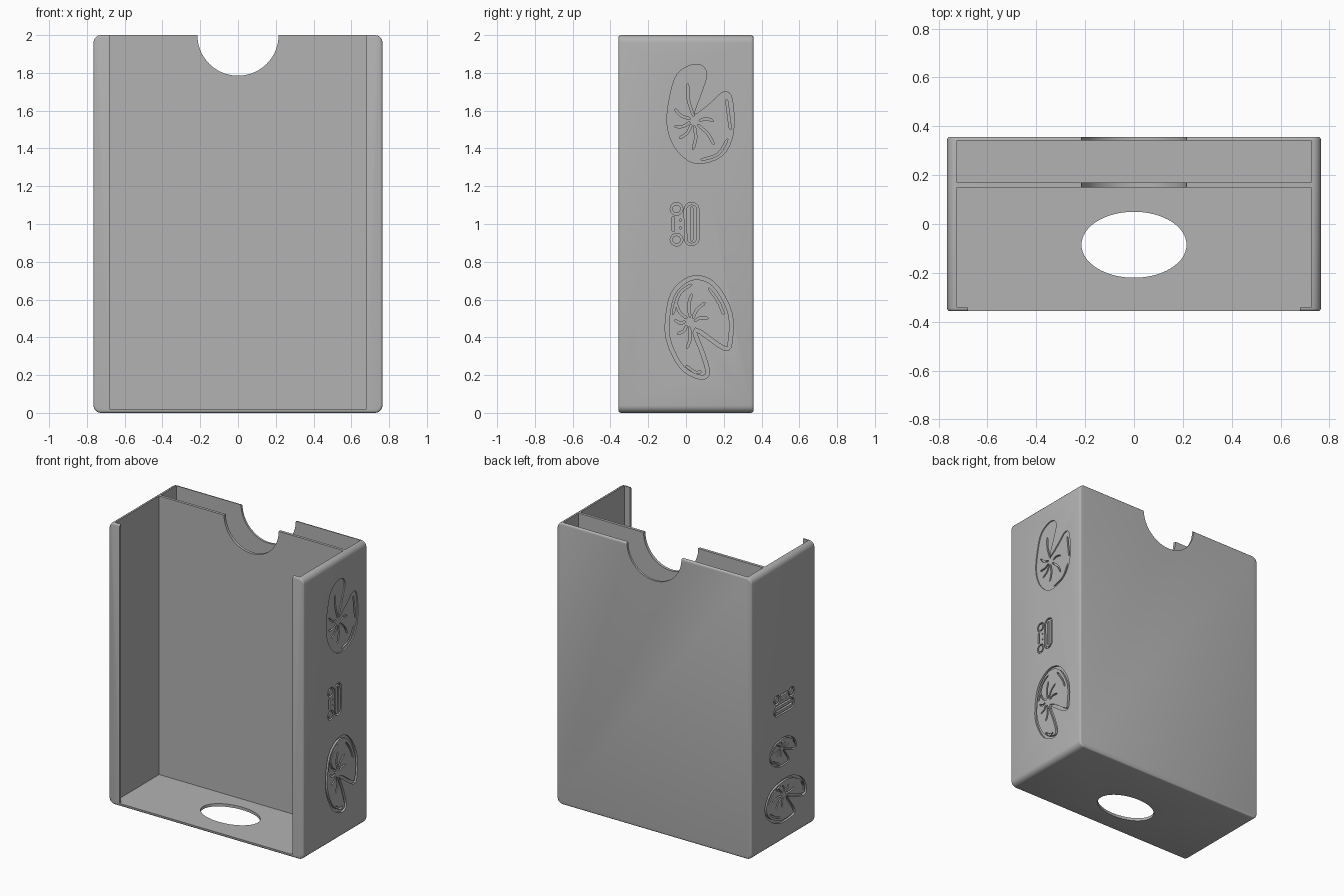
import bpy, bmesh
from math import cos, sin, pi
from mathutils import Vector

if "Cube" in bpy.data.objects:
    bpy.data.objects.remove(bpy.data.objects["Cube"])

HALF_X, FRONT, BACK, TOP = 0.765, -0.357, 0.357, 2.0

grey = bpy.data.materials.new("matte_grey")
grey.use_nodes = True
grey.diffuse_color = (0.45, 0.45, 0.45, 1)
grey.node_tree.nodes["Principled BSDF"].inputs["Base Color"].default_value = (0.45, 0.45, 0.45, 1)


def add_object(name, bm):
    bmesh.ops.recalc_face_normals(bm, faces=bm.faces)
    mesh = bpy.data.meshes.new(name)
    bm.to_mesh(mesh)
    bm.free()
    mesh.materials.append(grey)
    obj = bpy.data.objects.new(name, mesh)
    bpy.context.collection.objects.link(obj)
    return obj


def box(x, y0, y1, z0, z1):
    bm = bmesh.new()
    bmesh.ops.create_cube(bm, size=1)
    for v in bm.verts:
        v.co = (v.co.x * 2 * x, y1 if v.co.y > 0 else y0, z1 if v.co.z > 0 else z0)
    return bm


def prism(bm, ring, shift):
    face = bm.faces.new([bm.verts.new(p) for p in ring])
    out = bmesh.ops.extrude_face_region(bm, geom=[face])
    bmesh.ops.translate(bm, vec=shift, verts=[v for v in out["geom"] if isinstance(v, bmesh.types.BMVert)])


def cut(target, bm):
    cutter = add_object("cutter", bm)
    cutter.hide_render = True
    mod = target.modifiers.new("cut", "BOOLEAN")
    mod.operation, mod.solver, mod.object = "DIFFERENCE", "EXACT", cutter
    mod.use_self = True
    bpy.context.view_layer.objects.active = target
    bpy.ops.object.modifier_apply(modifier=mod.name)
    bpy.data.objects.remove(cutter)


# Case shell with rounded sides and softened front and back rims
bm = box(HALF_X, FRONT, BACK, 0, TOP)
edges = [e for e in bm.edges if abs(e.verts[0].co.y - e.verts[1].co.y) > 0.1]
bmesh.ops.bevel(bm, geom=edges, offset=0.04, segments=5, profile=0.5, affect="EDGES")
rims = [e for e in bm.edges if abs(e.verts[0].co.y - e.verts[1].co.y) < 0.001]
bmesh.ops.bevel(bm, geom=rims, offset=0.012, segments=3, profile=0.5, affect="EDGES")
case = add_object("card_case", bm)

# Main pocket, rear pocket and front opening between the lips
cut(case, box(0.725, FRONT + 0.015, 0.15, 0.02, 2.2))
cut(case, box(0.725, 0.17, BACK - 0.015, 0.02, 2.2))
cut(case, box(0.68, -0.6, -0.2, 0.02, 2.2))

# Thumb notch through both rear walls and oval push hole in the floor
turn = [2 * pi * i / 64 for i in range(64)]
bm = bmesh.new()
prism(bm, [(0.215 * cos(a), 0.05, TOP + 0.215 * sin(a)) for a in turn], (0, 0.5, 0))
cut(case, bm)
bm = bmesh.new()
prism(bm, [(0.215 * cos(a), -0.085 + 0.135 * sin(a), -0.1) for a in turn], (0, 0, 0.2))
cut(case, bm)


def smooth(pts, closed, steps=4):
    """Curve through the given points."""
    p = [Vector(q) for q in pts]
    n, out = len(p), []
    get = (lambda i: p[i % n]) if closed else (lambda i: p[max(0, min(n - 1, i))])
    for i in range(n if closed else n - 1):
        a, b, c, d = (get(i + k) for k in (-1, 0, 1, 2))
        for s in range(steps):
            t = s / steps
            out.append(0.5 * (2 * b + (c - a) * t + (2 * a - 5 * b + 4 * c - d) * t * t
                              + (3 * b - a - 3 * c + d) * t ** 3))
    return out if closed else out + [p[-1]]


def groove(bm, path, width, closed, place, side, depth):
    """Ribbon along a path, thickened into the side wall."""
    n, left, right = len(path), [], []
    for i, p in enumerate(path):
        a = path[i - 1] if closed or i else p
        b = path[(i + 1) % n] if closed or i < n - 1 else p
        t = (b - a).normalized()
        w = width / 2 if closed or 0 < i < n - 1 else width / 5
        for rail, s in ((left, w), (right, -w)):
            y, z = place(p + Vector((-t.y, t.x)) * s)
            rail.append(bm.verts.new((side * (HALF_X - depth), y, z)))
    faces = [bm.faces.new((left[i], left[(i + 1) % n], right[(i + 1) % n], right[i]))
             for i in range(n if closed else n - 1)]
    out = bmesh.ops.extrude_face_region(bm, geom=faces)
    verts = [v for v in out["geom"] if isinstance(v, bmesh.types.BMVert)]
    bmesh.ops.translate(bm, vec=(side * (depth + 0.03), 0, 0), verts=verts)


def veins(bm, centre, lengths, place, side, depth):
    for angle, length in lengths:
        d = Vector((cos(angle), sin(angle)))
        bend = Vector((-d.y, d.x)) * 0.012
        pts = [Vector(centre) + d * 0.025, Vector(centre) + d * length * 0.6 + bend, Vector(centre) + d * length]
        groove(bm, smooth(pts, False), 0.012, False, place, side, depth)


UPPER_PAD = [(-.10, 1.58), (-.06, 1.77), (.01, 1.835), (.08, 1.84), (.11, 1.79), (.08, 1.69), (.045, 1.58),
             (.13, 1.64), (.20, 1.70), (.245, 1.66), (.25, 1.48), (.19, 1.36), (.06, 1.32), (-.03, 1.37), (-.085, 1.46)]
LOWER_PAD = [(-.10, .47), (-.07, .63), (.02, .71), (.11, .705), (.18, .64), (.235, .52), (.235, .39), (.205, .34),
             (.05, .44), (.09, .31), (.115, .21), (.07, .19), (-.02, .24), (-.085, .36)]


def lower_pad(place, side):
    bm = bmesh.new()
    groove(bm, smooth(LOWER_PAD, True), 0.02, True, place, side, 0.015)
    veins(bm, (.02, .48), [(0.9, .13), (1.5, .15), (2.2, .12), (3.0, .08), (3.9, .09), (4.6, .14), (0.2, .1)],
          place, side, 0.015)
    rim = [[(-.07, .52), (-.035, .63), (.03, .68)], [(.12, .66), (.17, .59), (.2, .52)], [(0, .25), (.05, .215), (.08, .22)]]
    for pts in rim:
        groove(bm, smooth([Vector(p) for p in pts], False), 0.012, False, place, side, 0.015)
    cut(case, bm)


def frog(place, side):
    bm = bmesh.new()
    for z in (1.08, .917):
        eye = [Vector((-.05 + .028 * cos(a), z + .028 * sin(a))) for a in turn[::4]]
        groove(bm, eye, 0.012, True, place, side, 0.015)
    body = [Vector((.03 + .034 * cos(a), 1 + .075 * (1 if sin(a) > 0 else -1) + .034 * sin(a))) for a in turn[::4]]
    groove(bm, body, 0.012, True, place, side, 0.015)
    for y, h in ((.03, .09), (-.068, .04)):
        groove(bm, [Vector((y, 1 + h * k)) for k in (-1, -.9, .9, 1)], 0.014, False, place, side, 0.015)
    for z in (.98, 1.02):
        groove(bm, [Vector((-.03, z + k)) for k in (-.006, 0, .006)], 0.01, False, place, side, 0.015)
    cut(case, bm)


def turned(centre, scale, target):
    """Placement turned a quarter turn, for the other side."""
    return lambda p: (target[0] + (p.y - centre[1]) * scale, target[1] - (p.x - centre[0]) * scale)


def same(p):
    return p


# Left side: sunken pad with veins, frog, outlined pad
bm = bmesh.new()
prism(bm, [(HALF_X - 0.008, p.x, p.y) for p in smooth(UPPER_PAD, True)], (0.05, 0, 0))
cut(case, bm)
bm = bmesh.new()
veins(bm, (.045, 1.545), [(0, .1), (1.75, .2), (2.6, .12), (3.4, .11), (4.0, .12), (4.65, .15), (5.4, .16)], same, 1, 0.02)
for pts in ([(.215, 1.66), (.225, 1.58), (.235, 1.5)], [(.22, 1.45), (.17, 1.37), (.08, 1.34)]):
    groove(bm, smooth(pts, False), 0.012, False, same, 1, 0.02)
cut(case, bm)
frog(same, 1)
lower_pad(same, 1)

# Right side: frog above two pads, all turned sideways
frog(turned((0, 1), 1, (-.01, .98)), -1)
lower_pad(turned((.07, .45), 0.55, (0, .64)), -1)
lower_pad(turned((.07, .45), 0.85, (-.03, .29)), -1)

# Smooth shading on the rounded rims
bpy.ops.object.select_all(action="DESELECT")
case.select_set(True)
bpy.context.view_layer.objects.active = case
bpy.ops.object.shade_smooth_by_angle(angle=0.6)
